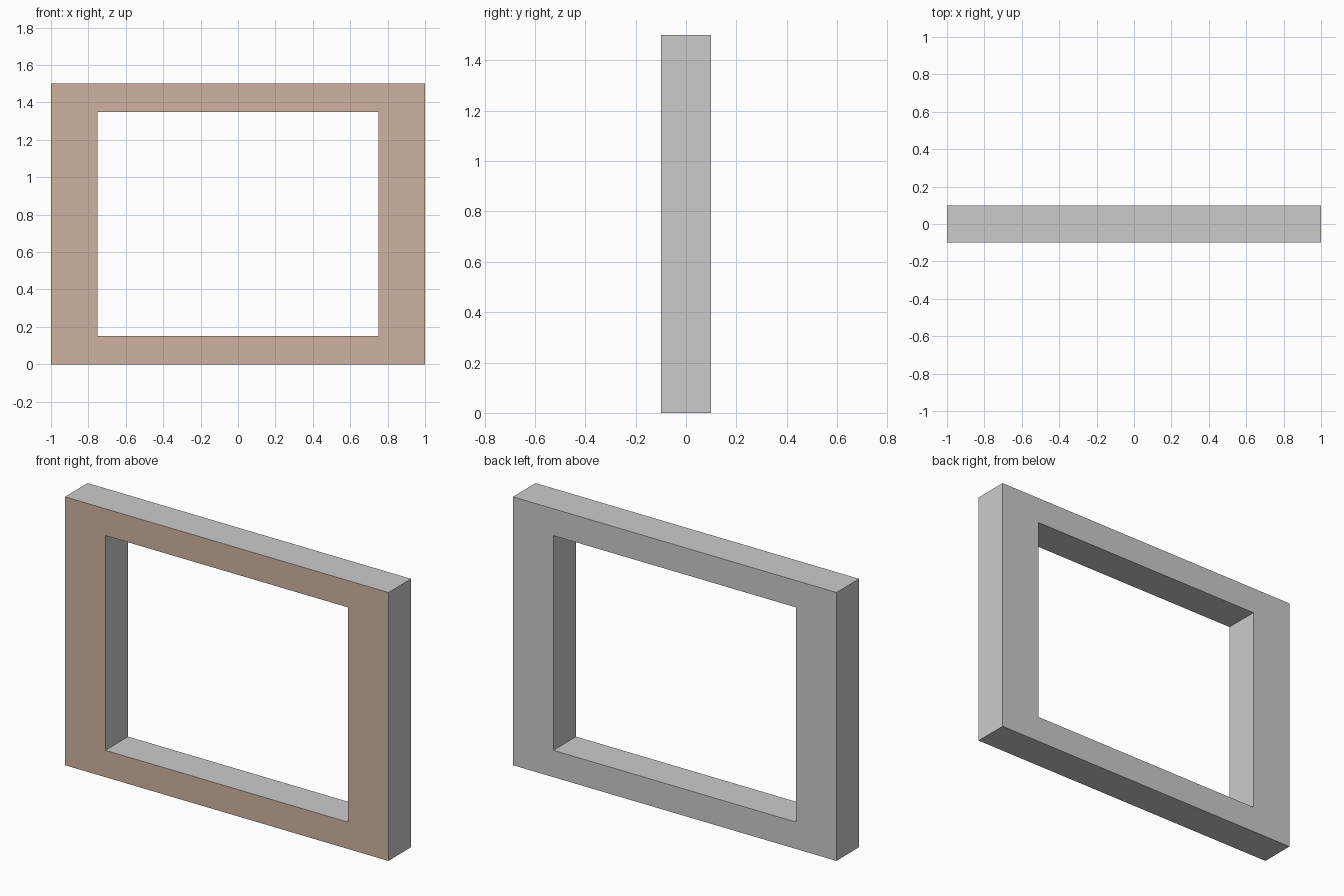
import bpy, bmesh

if "Cube" in bpy.data.objects:
    bpy.data.objects.remove(bpy.data.objects["Cube"])

DEPTH = 0.2


def rect(bm, half_w, z0, z1):
    """Rectangle of four points on the front plane."""
    corners = [(-half_w, z0), (half_w, z0), (half_w, z1), (-half_w, z1)]
    return [bm.verts.new((x, -DEPTH / 2, z)) for x, z in corners]


# Front ring: outer rectangle around the opening
bm = bmesh.new()
outer = rect(bm, 1.0, 0.0, 1.5)
inner = rect(bm, 0.75, 0.15, 1.35)
ring = []
for i in range(4):
    j = (i + 1) % 4
    ring.append(bm.faces.new((outer[i], outer[j], inner[j], inner[i])))

# Pull the ring backwards into a solid frame
result = bmesh.ops.extrude_face_region(bm, geom=ring, use_keep_orig=True)
moved = [g for g in result["geom"] if isinstance(g, bmesh.types.BMVert)]
bmesh.ops.translate(bm, verts=moved, vec=(0, DEPTH, 0))
bmesh.ops.recalc_face_normals(bm, faces=bm.faces)

# Only the front face is brown
for f in bm.faces:
    f.material_index = 1 if f.calc_center_median().y < -DEPTH / 2 + 0.001 else 0

mesh = bpy.data.meshes.new("window_frame")
bm.to_mesh(mesh)
bm.free()

grey = bpy.data.materials.new("plain_grey")
grey.diffuse_color = (0.8, 0.8, 0.8, 1)
grey.use_nodes = True
grey.node_tree.nodes["Principled BSDF"].inputs["Base Color"].default_value = grey.diffuse_color
brown = bpy.data.materials.new("brown_front")
brown.diffuse_color = (0.62, 0.45, 0.35, 1)
brown.use_nodes = True
brown.node_tree.nodes["Principled BSDF"].inputs["Base Color"].default_value = brown.diffuse_color
mesh.materials.append(grey)
mesh.materials.append(brown)

frame = bpy.data.objects.new("window_frame", mesh)
bpy.context.collection.objects.link(frame)
